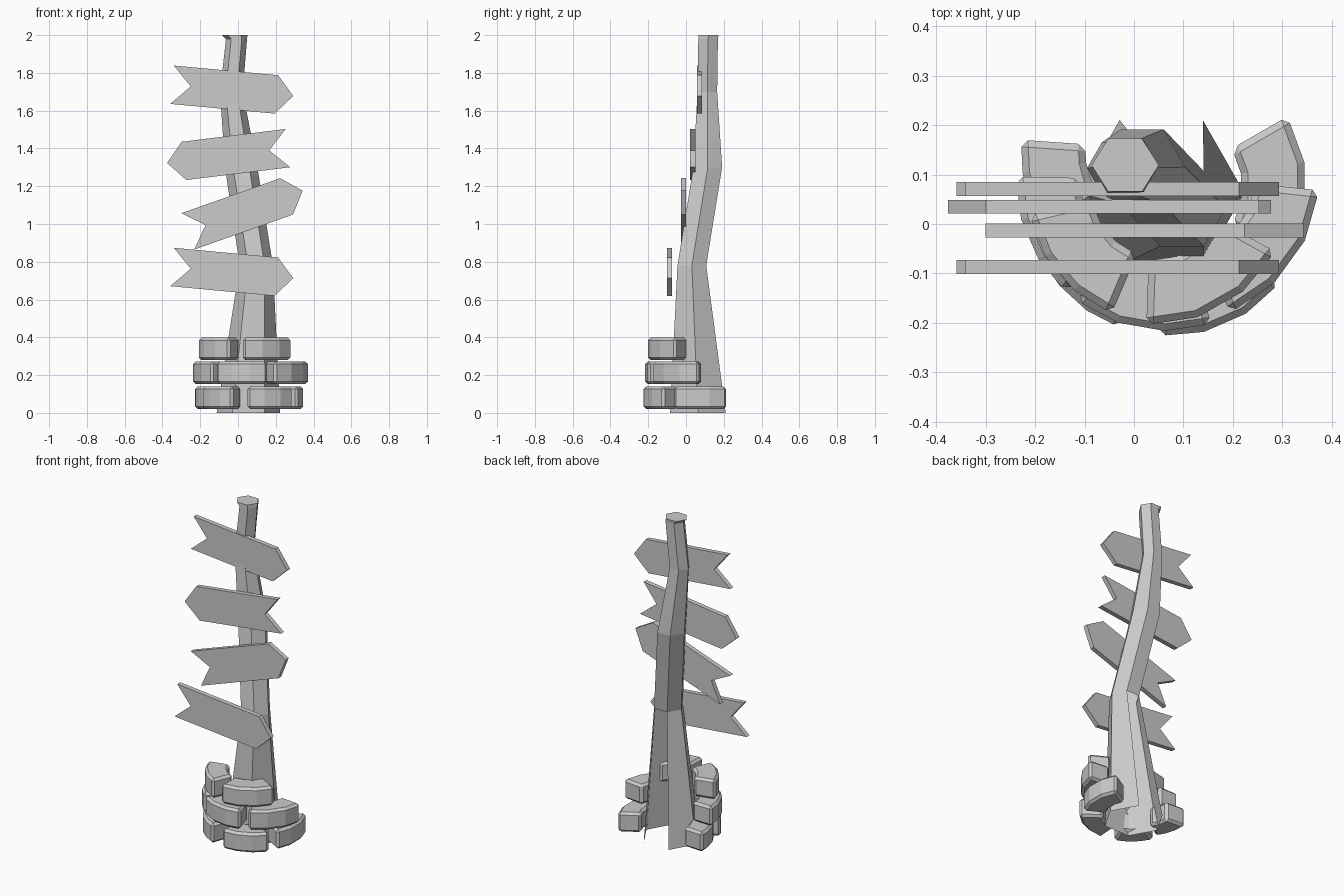
import bpy, bmesh
from math import radians, cos, sin
from mathutils import Matrix

if "Cube" in bpy.data.objects:
    bpy.data.objects.remove(bpy.data.objects["Cube"])


def finish(bm, name):
    bmesh.ops.recalc_face_normals(bm, faces=bm.faces)
    me = bpy.data.meshes.new(name)
    bm.to_mesh(me)
    bm.free()
    ob = bpy.data.objects.new(name, me)
    bpy.context.collection.objects.link(ob)
    return ob


def loft(bm, rings):
    for lo, hi in zip(rings, rings[1:]):
        n = len(lo)
        for i in range(n):
            bm.faces.new((lo[i], lo[(i + 1) % n], hi[(i + 1) % n], hi[i]))


# Crooked six-sided post: (x, y, z, x radius, y radius) stations, open underneath
stations = [(.055, .063, 0, .168, .17), (.097, .031, .78, .088, .088), (.017, .115, 1.30, .086, .088),
            (-.035, .113, 1.70, .06, .06), (-.008, .117, 1.98, .056, .06), (-.018, .119, 2.0, .068, .062)]
bm = bmesh.new()
rings = [[bm.verts.new((x + rx * cos(radians(60 * i)), y + ry * sin(radians(60 * i)), z))
          for i in range(6)] for x, y, z, rx, ry in stations]
loft(bm, rings)
bm.faces.new(rings[-1])
bm.faces.ensure_lookup_table()
# Hollow split at the back of the foot
bmesh.ops.delete(bm, geom=[bm.faces[1]], context='FACES_ONLY')
finish(bm, "post")

# Arrow boards: centre x, y, z, tilt in degrees, pointing direction
ARROW = [(-.318, .102), (-.218, 0), (-.318, -.102), (.237, -.102), (.327, 0), (.237, .102)]


def arrow_board(name, x, y, z, tilt, side):
    bm = bmesh.new()
    face = bm.faces.new([bm.verts.new((side * u, -.014, v)) for u, v in ARROW])
    ext = bmesh.ops.extrude_face_region(bm, geom=[face])
    verts = [v for v in ext['geom'] if isinstance(v, bmesh.types.BMVert)]
    bmesh.ops.translate(bm, verts=verts, vec=(0, .028, 0))
    bm.transform(Matrix.Translation((x, y, z)) @ Matrix.Rotation(radians(-tilt), 4, 'Y'))
    finish(bm, name)


arrow_board("arrow_board_top", -.033, .071, 1.708, -5.3, 1)
arrow_board("arrow_board_upper", -.051, .035, 1.363, 7, -1)
arrow_board("arrow_board_middle", .034, -.013, 1.067, 19.5, 1)
arrow_board("arrow_board_bottom", -.033, -.087, .743, -5.3, 1)


# Curved, bevelled foundation stones
def stone(name, cx, cy, r, z0, z1, a0, a1):
    bm = bmesh.new()
    rings = []
    for k in range(4):
        a = radians(a0 + (a1 - a0) * k / 3)
        rings.append([bm.verts.new((cx + q * cos(a), cy + q * sin(a), z))
                      for q, z in ((r - .13, z0), (r, z0), (r, z1), (r - .13, z1))])
    loft(bm, rings)
    bm.faces.new(rings[0])
    bm.faces.new(rings[-1])
    ob = finish(bm, name)
    mod = ob.modifiers.new("bevel", 'BEVEL')
    mod.width = .014
    mod.segments = 1
    mod.limit_method = 'ANGLE'
    mod.angle_limit = radians(45)


# Rows: radius, bottom, top, then each stone's arc centre and angle span
rows = [(.289, .02, .14, [(.06, .15, 176, 216), (.07, .062, 205, 250),
                          (.07, .062, 266, 321), (.06, .073, 331, 390)]),
        (.306, .152, .272, [(.067, .09, 179, 228), (.067, .09, 233, 287), (.07, .1, 294, 354)]),
        (.287, .28, .398, [(.067, .083, 193, 247), (.035, .083, 268, 331)])]
for n, (r, z0, z1, stones) in enumerate(rows, 1):
    for m, (cx, cy, a0, a1) in enumerate(stones, 1):
        stone(f"stone_row{n}_{m}", cx, cy, r, z0, z1, a0, a1)
